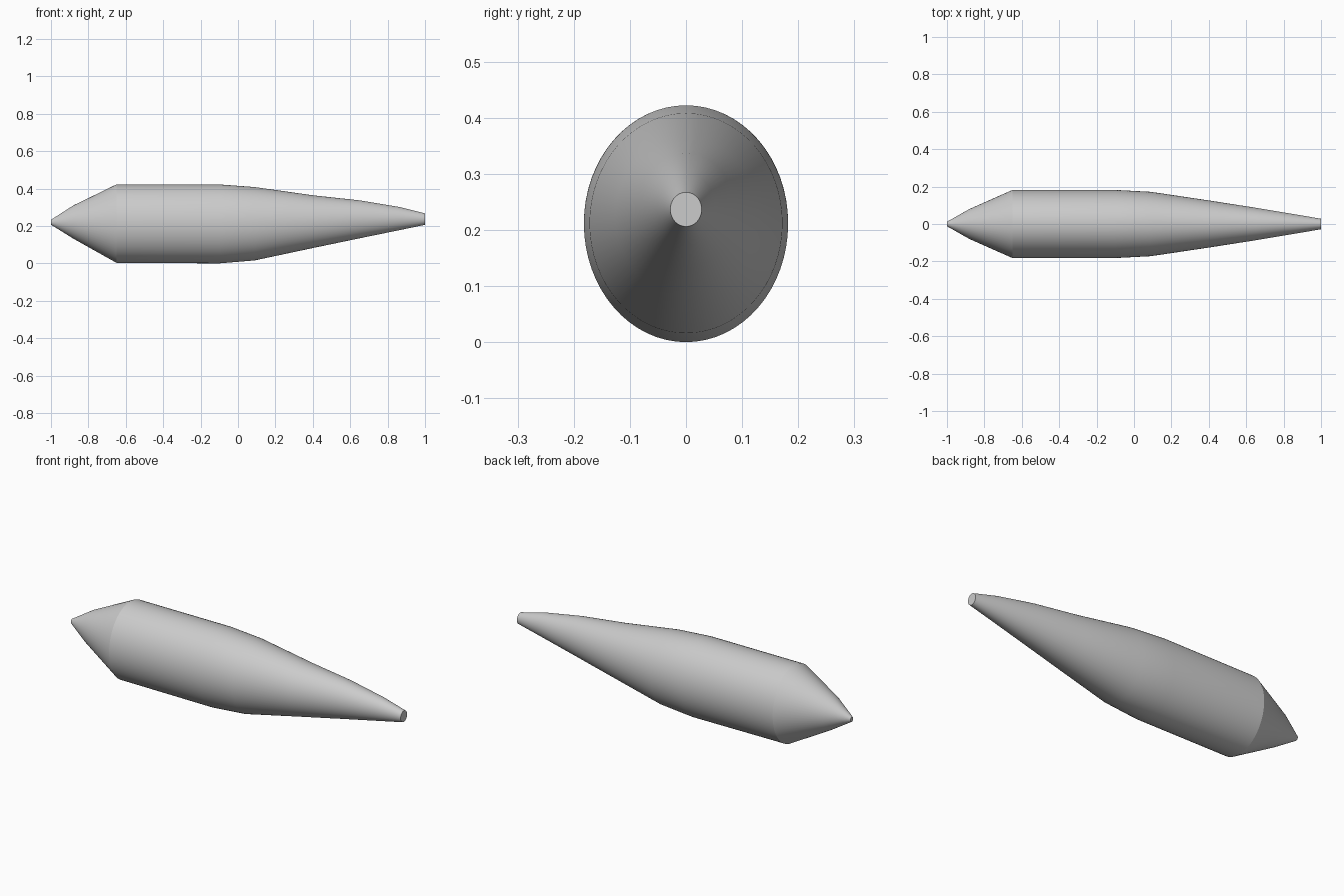
import bpy, bmesh, math

cube = bpy.data.objects.get("Cube")
if cube:
    bpy.data.objects.remove(cube, do_unlink=True)

# One pale grey finish
grey = bpy.data.materials.new("pale_grey")
grey.use_nodes = True
colour = (0.6, 0.6, 0.6, 1)
grey.diffuse_color = colour
grey.node_tree.nodes["Principled BSDF"].inputs["Base Color"].default_value = colour

# Hull stations: x, half width, bottom z, top z
STATIONS = [
    (-1.0, 0.012, 0.207, 0.233),
    (-0.88, 0.08, 0.132, 0.31),
    (-0.65, 0.182, 0.003, 0.422),
    (-0.1, 0.182, 0.0, 0.422),
    (0.09, 0.172, 0.016, 0.408),
    (0.4, 0.126, 0.082, 0.364),
    (0.65, 0.087, 0.134, 0.337),
    (0.86, 0.052, 0.177, 0.302),
    (1.0, 0.028, 0.206, 0.267),
]
SIDES = 64


def loft(name, stations, material):
    """Skin elliptical rings along x and cap both ends."""
    bm = bmesh.new()
    rings = []
    for x, half, low, high in stations:
        mid, tall = (low + high) / 2, (high - low) / 2
        angles = [math.tau * i / SIDES for i in range(SIDES)]
        rings.append([bm.verts.new((x, half * math.cos(a), mid + tall * math.sin(a)))
                      for a in angles])
    for a, b in zip(rings, rings[1:]):
        for i in range(SIDES):
            j = (i + 1) % SIDES
            bm.faces.new((a[i], a[j], b[j], b[i]))
    bm.faces.new(rings[0])
    bm.faces.new(rings[-1])
    bmesh.ops.recalc_face_normals(bm, faces=bm.faces)
    mesh = bpy.data.meshes.new(name)
    bm.to_mesh(mesh)
    bm.free()
    mesh.materials.append(material)
    obj = bpy.data.objects.new(name, mesh)
    bpy.context.collection.objects.link(obj)
    return obj


# Tapered body with a pointed nose and a flat tail end
body = loft("fuselage", STATIONS, grey)
bpy.ops.object.select_all(action="DESELECT")
body.select_set(True)
bpy.context.view_layer.objects.active = body
bpy.ops.object.shade_smooth_by_angle(angle=math.radians(20))
